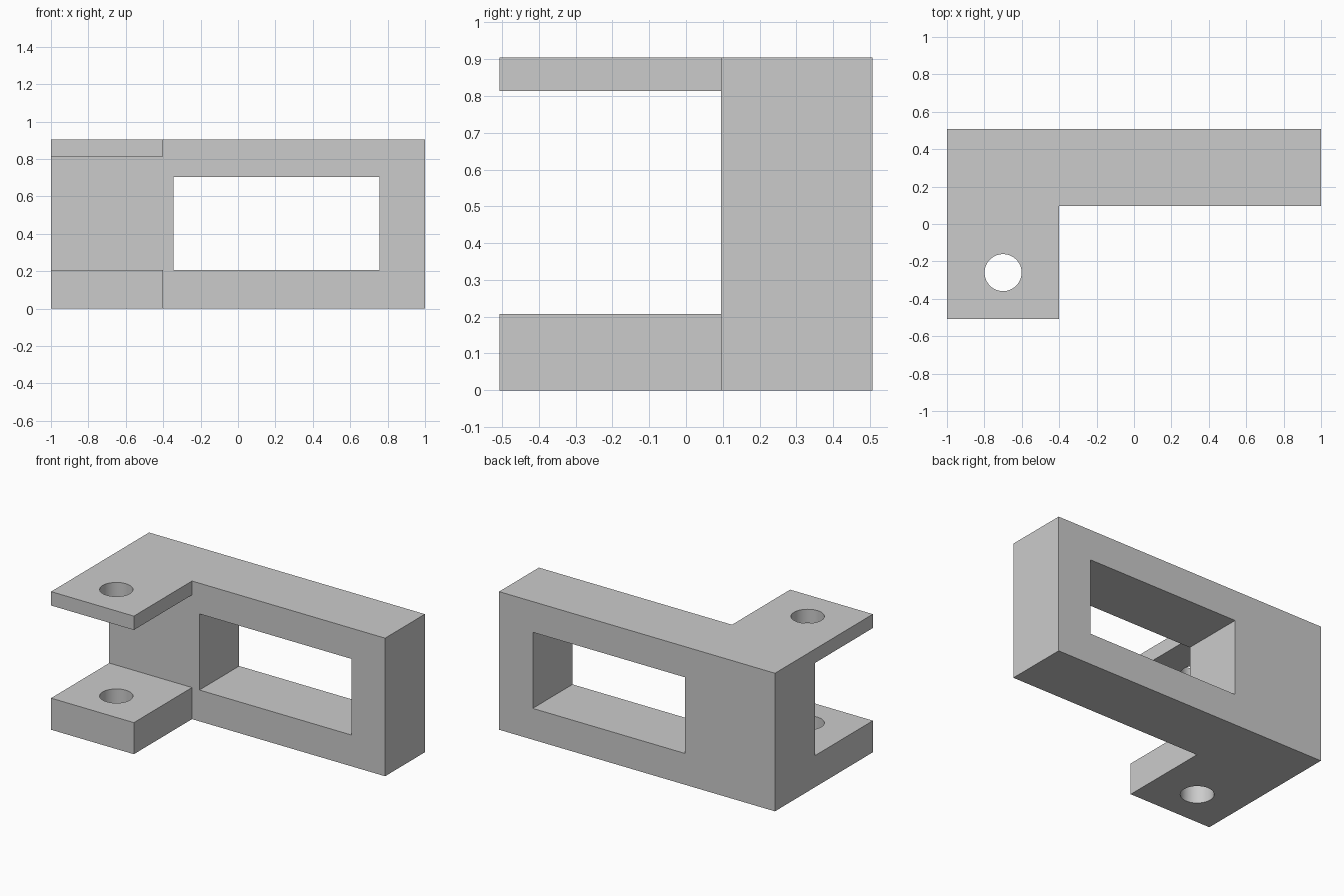
import bpy, bmesh
from mathutils import Vector

if "Cube" in bpy.data.objects:
    bpy.data.objects.remove(bpy.data.objects["Cube"])

X0, X1 = -1.0, 1.0
Y0, Y1 = -0.507, 0.507
WALL_Y = 0.095      # front face of the long wall
ARM_X = -0.40       # right edge of the two lugs
HEIGHT = 0.905


def extruded(name, outline, height):
    """Solid made by extruding an xy outline up from z = 0."""
    mesh = bpy.data.meshes.new(name)
    bm = bmesh.new()
    base = bm.faces.new([bm.verts.new((x, y, 0)) for x, y in outline])
    top = bmesh.ops.extrude_face_region(bm, geom=[base])
    verts = [g for g in top["geom"] if isinstance(g, bmesh.types.BMVert)]
    bmesh.ops.translate(bm, verts=verts, vec=(0, 0, height))
    bmesh.ops.recalc_face_normals(bm, faces=bm.faces)
    bm.to_mesh(mesh)
    bm.free()
    obj = bpy.data.objects.new(name, mesh)
    bpy.context.collection.objects.link(obj)
    return obj


def box(name, lo, hi):
    lo, hi = Vector(lo), Vector(hi)
    bpy.ops.mesh.primitive_cube_add(size=1, location=(lo + hi) / 2)
    obj = bpy.context.object
    obj.name, obj.scale = name, hi - lo
    return obj


def cut(target, cutter):
    """Subtract the cutter, apply, and remove it."""
    mod = target.modifiers.new(cutter.name, 'BOOLEAN')
    mod.operation, mod.solver, mod.object = 'DIFFERENCE', 'EXACT', cutter
    cutter.hide_render = True
    bpy.context.view_layer.objects.active = target
    bpy.ops.object.modifier_apply(modifier=mod.name)
    bpy.data.objects.remove(cutter)


# L-shaped body
bracket = extruded("bracket", [(X0, Y0), (ARM_X, Y0), (ARM_X, WALL_Y),
                               (X1, WALL_Y), (X1, Y1), (X0, Y1)], HEIGHT)

# Gap that leaves a thick lower lug and a thin upper lug
cut(bracket, box("lug_gap", (-1.2, -0.7, 0.207), (-0.2, WALL_Y, 0.814)))

# Rectangular window through the wall
cut(bracket, box("window", (-0.346, -0.2, 0.205), (0.756, 0.7, 0.704)))

# Pin hole through both lugs
bpy.ops.mesh.primitive_cylinder_add(vertices=64, radius=0.099, depth=2,
                                    location=(-0.70, -0.26, 0.45))
pin = bpy.context.object
pin.name = "pin_hole"
cut(bracket, pin)

# Smooth hole walls, crisp edges
bpy.ops.object.select_all(action='DESELECT')
bracket.select_set(True)
bpy.context.view_layer.objects.active = bracket
bpy.ops.object.shade_smooth_by_angle()
